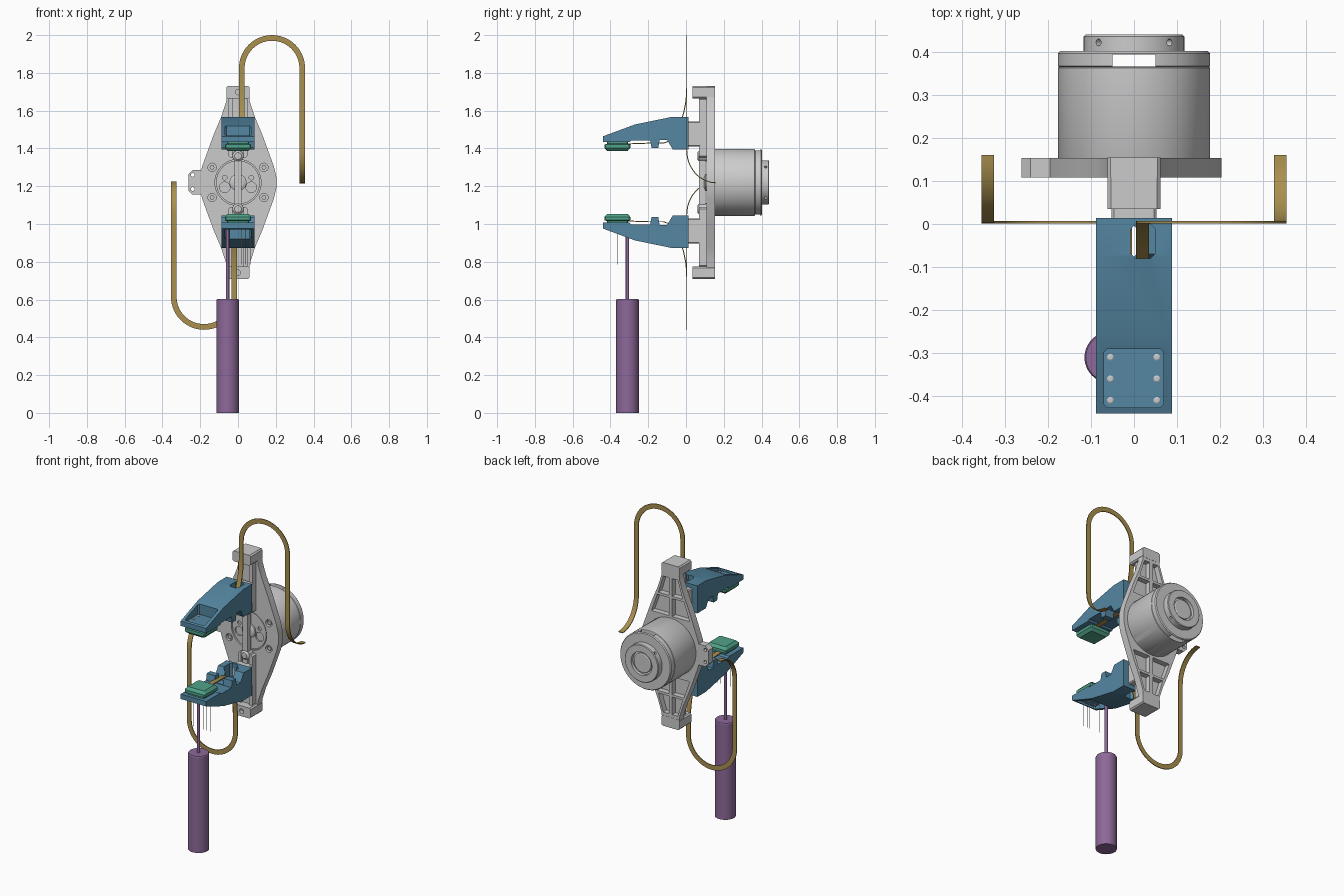
import bpy, bmesh
from math import sin, cos, pi, radians
from mathutils import Vector

if "Cube" in bpy.data.objects:
    bpy.data.objects.remove(bpy.data.objects["Cube"])

ZC = 1.22  # height of the mechanism axis


def mat(name, col):
    m = bpy.data.materials.new(name)
    m.diffuse_color = (*col, 1)
    m.use_nodes = True
    m.node_tree.nodes["Principled BSDF"].inputs["Base Color"].default_value = m.diffuse_color
    return m


BLUE = mat("blue", (0.09, 0.24, 0.36))
GREEN = mat("green", (0.08, 0.36, 0.25))
BRASS = mat("brass", (0.40, 0.28, 0.08))
PURPLE = mat("purple", (0.27, 0.14, 0.32))


def finish(name, bm, material=None):
    bmesh.ops.recalc_face_normals(bm, faces=bm.faces)
    me = bpy.data.meshes.new(name)
    bm.to_mesh(me)
    bm.free()
    ob = bpy.data.objects.new(name, me)
    bpy.context.collection.objects.link(ob)
    if material:
        me.materials.append(material)
    return ob


def loft(name, rings, material=None):
    """Skin a list of equal-length closed sections and cap the ends."""
    bm = bmesh.new()
    vs = [[bm.verts.new(p) for p in r] for r in rings]
    n = len(vs[0])
    for a, b in zip(vs, vs[1:]):
        for i in range(n):
            bm.faces.new((a[i], a[(i + 1) % n], b[(i + 1) % n], b[i]))
    bm.faces.new(vs[0])
    bm.faces.new(vs[-1])
    return finish(name, bm, material)


def prism(name, pts, axis, a, b, material=None):
    place = {'x': lambda u, v, t: (t, u, v), 'y': lambda u, v, t: (u, t, v),
             'z': lambda u, v, t: (u, v, t)}[axis]
    return loft(name, [[place(u, v, t) for u, v in pts] for t in (a, b)], material)


def rect(x0, x1, y0, y1, c=0.0):
    if not c:
        return [(x0, y0), (x1, y0), (x1, y1), (x0, y1)]
    return [(x0 + c, y0), (x1 - c, y0), (x1, y0 + c), (x1, y1 - c),
            (x1 - c, y1), (x0 + c, y1), (x0, y1 - c), (x0, y0 + c)]


def circle(x, y, r, n=24):
    return [(x + r * cos(2 * pi * i / n), y + r * sin(2 * pi * i / n)) for i in range(n)]


def lathe(name, prof, centre=(0, ZC), axis='y', material=None, n=64):
    """Revolve (radius, position) pairs about a y or z axis."""
    rings = []
    for r, t in prof:
        c = circle(*centre, r, n)
        rings.append([(u, t, v) if axis == 'y' else (u, v, t) for u, v in c])
    return loft(name, rings, material)


def cut(ob, *cutters):
    bpy.context.view_layer.objects.active = ob
    for c in cutters:
        c.hide_render = True
        m = ob.modifiers.new("cut", 'BOOLEAN')
        m.operation, m.object, m.solver = 'DIFFERENCE', c, 'EXACT'
        bpy.ops.object.modifier_apply(modifier=m.name)
        bpy.data.objects.remove(c)


def other_side(*obs):
    """Copy upper parts to the lower half by a half turn about the y axis."""
    for ob in obs:
        d = ob.copy()
        d.name = ob.name.replace("upper", "lower")
        d.rotation_euler = (0, pi, 0)
        d.location = (0, 0, 2 * ZC)
        bpy.context.collection.objects.link(d)


# diamond mounting plate with ear, bolt holes and ribbed back
side = [(0.055, 0.51), (0.062, 0.43), (0.088, 0.35), (0.13, 0.25), (0.19, 0.085), (0.203, 0.03)]
right = side + [(x, -z) for x, z in reversed(side)]
outline = [(x, ZC + z) for x, z in right] + [(-x, ZC + z) for x, z in reversed(right)]
plate = prism("mount_plate", outline, 'y', 0.108, 0.153)
for s in (1, -1):
    for t in (1, -1):
        for pocket in ([(0.012, 0.188), (0.132, 0.188), (0.092, 0.30), (0.012, 0.30)],
                       [(0.012, 0.315), (0.084, 0.315), (0.05, 0.425), (0.012, 0.425)]):
            cut(plate, prism("pocket", [(s * x, ZC + t * z) for x, z in pocket], 'y', 0.119, 0.2))
        cut(plate, prism("bolt_hole", circle(s * 0.137, ZC + t * 0.08, 0.022), 'y', 0.09, 0.125))
        prism("plate_bolt", circle(s * 0.137, ZC + t * 0.08, 0.013, 6), 'y', 0.113, 0.126)
cut(plate, prism("disc_recess", circle(0, ZC, 0.122, 48), 'y', 0.09, 0.121))
ear = prism("plate_ear", rect(-0.262, -0.17, ZC - 0.065, ZC + 0.065, 0.022), 'y', 0.108, 0.153)
cut(ear, *[prism("ear_hole", circle(-0.24, z, 0.010, 16), 'y', 0, 0.3) for z in (1.185, 1.26)])

# drive disc in the plate centre
disc = prism("drive_disc", circle(0, ZC, 0.116, 48), 'y', 0.112, 0.13)
cut(disc, *[prism("disc_hole", circle(0.075 * cos(a), ZC + 0.075 * sin(a), r), 'y', 0, 0.122)
            for a, r in [(radians(20), 0.012), (radians(90), 0.012), (radians(160), 0.012),
                         (radians(200), 0.028), (radians(270), 0.012), (radians(340), 0.028)]])
lathe("drive_hub", [(0.045, 0.115), (0.045, 0.102), (0.03, 0.095), (0.012, 0.095)], n=32)

# end blocks, slide rails and linkage
for t, word in ((1, "upper"), (-1, "lower")):
    z0, z1 = sorted((ZC + t * 0.445, ZC + t * 0.51))
    block = prism(word + "_end_block", rect(-0.062, 0.062, z0, z1, 0.008), 'y', 0.035, 0.154)
    cut(block, prism("end_hole", circle(0, ZC + t * 0.478, 0.014), 'y', 0, 0.06))
    z0, z1 = sorted((ZC + t * 0.13, ZC + t * 0.45))
    rail = prism(word + "_slide_rail", rect(-0.05, 0.05, z0, z1, 0.01), 'y', 0.07, 0.112)
    cut(rail, prism("groove", rect(-0.028, 0.028, z0 - 0.1, z1 + 0.1), 'y', 0.05, 0.085))
    z0, z1 = sorted((ZC + t * 0.19, ZC + t * 0.323))
    prism(word + "_carriage", rect(-0.052, 0.052, z0, z1, 0.006), 'y', 0.0, 0.074)
    lathe(word + "_link_pivot", [(0.03, 0.11), (0.03, 0.07), (0.018, 0.06)], (0, ZC + t * 0.14), n=24)
prism("centre_link", rect(-0.018, 0.018, ZC - 0.24, ZC + 0.24, 0.006), 'y', 0.068, 0.102)

# motor housing with slot, and tail ring
motor = lathe("motor_housing", [(0.17, 0.14), (0.177, 0.155), (0.177, 0.363), (0.174, 0.365),
                                (0.177, 0.367), (0.177, 0.396), (0.172, 0.402)], n=80)
cut(motor, prism("slot", rect(-0.05, 0.05, 0.366, 0.394), 'z', 0.9, 1.6))
ring = lathe("tail_ring", [(0.117, 0.398), (0.117, 0.436), (0.113, 0.44)])
cut(ring, prism("bore", circle(0, ZC, 0.072, 48), 'y', 0.42, 0.5))
lathe("tail_core", [(0.06, 0.415), (0.06, 0.43), (0.055, 0.433)], n=48)
for k in range(4):
    a = pi / 4 + k * pi / 2
    hole = prism("radial_hole", circle(0, 0.422, 0.008, 16), 'z', 0.1, 0.14)
    hole.rotation_euler = (0, a, 0)
    hole.location = (0, 0, ZC)
    bpy.context.view_layer.update()
    cut(ring, hole)

# upper gripper finger: side profile, lid recess, cable slot and channel
profile = [(-0.44, 1.464), (-0.27, 1.527), (-0.075, 1.567), (0.014, 1.567), (0.014, 1.395),
           (-0.07, 1.395), (-0.085, 1.42), (-0.1, 1.445), (-0.14, 1.445), (-0.147, 1.402),
           (-0.182, 1.402), (-0.19, 1.442), (-0.29, 1.442), (-0.30, 1.433), (-0.44, 1.433)]
finger = prism("upper_finger", profile, 'x', -0.088, 0.088, BLUE)
cut(finger,
    prism("recess", rect(-0.07, 0.068, -0.427, -0.29, 0.008), 'z', 1.455, 1.7),
    prism("cable_slot", rect(-0.008, 0.05, -0.08, 0.0, 0.012), 'z', 1.3, 1.7),
    prism("channel", rect(-0.03, 0.03, -0.2, -0.03), 'z', 1.3, 1.44))
parts = [finger]
for x in (-0.055, 0.053):
    for y in (-0.31, -0.36, -0.41):
        parts.append(lathe("upper_lid_screw", [(0.008, 1.45), (0.008, 1.458), (0.005, 1.46)],
                           (x, y), 'z', n=12))

# soft grip pad with chamfered rims
parts.append(loft("upper_grip_pad", [
    [(x, y, z) for x, y in rect(-w, w, -0.363 - d, -0.363 + d, 0.006)]
    for w, d, z in [(0.058, 0.056, 1.437), (0.058, 0.056, 1.425), (0.07, 0.068, 1.42),
                    (0.07, 0.068, 1.402), (0.055, 0.053, 1.386)]], GREEN))

# flat ribbon cable: from the pad, up through the slot, over a loop and back
path = [(0.02, y, z) for y, z in [(-0.31, 1.424), (-0.2, 1.428), (-0.12, 1.428), (-0.085, 1.44),
                                  (-0.055, 1.475), (-0.03, 1.53), (-0.012, 1.59), (0.0, 1.65), (0.004, 1.72)]]
path += [(0.18 - 0.16 * cos(pi * i / 28), 0.004, 1.825 + 0.16 * sin(pi * i / 28)) for i in range(29)]
path += [(0.34, 0.004 + 0.156 * (1 - cos(pi * i / 24)), 1.39 - 0.172 * sin(pi * i / 24)) for i in range(13)]
path = [Vector(p) for p in path]
sections = []
for i, p in enumerate(path):
    t = (path[min(i + 1, len(path) - 1)] - path[max(i - 1, 0)]).normalized()
    if i < 9:
        w = Vector((-1, 0, 0))
    elif i < 38:
        w = t.cross(Vector((0, 1, 0))).normalized()
    else:
        w = Vector((1, 0, 0))
    n = t.cross(w).normalized() * 0.0025
    w = w * 0.015
    sections.append([p + w + n, p - w + n, p - w - n, p + w - n])
parts.append(loft("upper_ribbon_cable", sections, BRASS))
other_side(*parts)

# hanging canister with rod, and fine needles under the lower finger
lathe("canister", [(0.06, 0.0), (0.06, 0.597), (0.057, 0.602)], (-0.055, -0.31), 'z', PURPLE, 48)
lathe("canister_rod", [(0.009, 0.59), (0.009, 0.985)], (-0.055, -0.31), 'z', PURPLE, 16)
for x in (-0.05, 0.02, 0.04, 0.065):
    lathe("needle", [(0.0015, 0.785), (0.0015, 0.98)], (x, -0.365), 'z', n=6)

# smooth curved walls, keep hard edges
bpy.ops.object.select_all(action='DESELECT')
for ob in bpy.context.scene.objects:
    ob.select_set(True)
    bpy.context.view_layer.objects.active = ob
bpy.ops.object.shade_smooth_by_angle(angle=radians(25))
